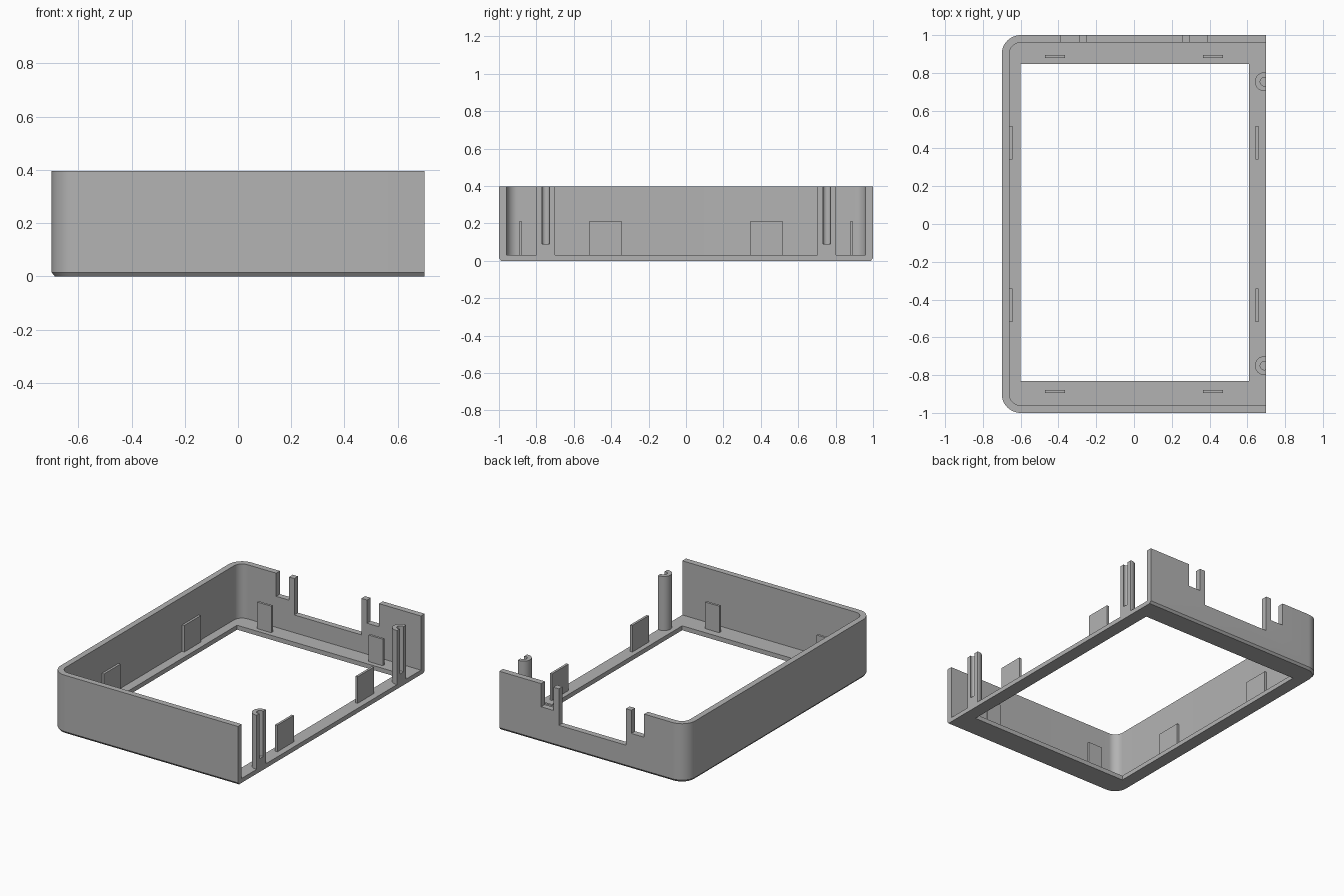
import bpy, bmesh
from math import sin, cos, pi, radians

if "Cube" in bpy.data.objects:
    bpy.data.objects.remove(bpy.data.objects["Cube"], do_unlink=True)

HEIGHT, FLOOR, WALL = 0.397, 0.03, 0.04
RIGHT = 0.7

grey = bpy.data.materials.new("plain grey")
grey.use_nodes = True
grey.diffuse_color = (0.45, 0.45, 0.45, 1)
grey.node_tree.nodes["Principled BSDF"].inputs["Base Color"].default_value = grey.diffuse_color


def loft(name, sections):
    """Closed solid through (outline, z) sections with equal point counts."""
    bm = bmesh.new()
    rings = [[bm.verts.new((x, y, z)) for x, y in outline] for outline, z in sections]
    for low, high in zip(rings, rings[1:]):
        for i in range(len(low)):
            j = (i + 1) % len(low)
            bm.faces.new((low[i], low[j], high[j], high[i]))
    bm.faces.new(rings[0][::-1])
    bm.faces.new(rings[-1])
    bmesh.ops.recalc_face_normals(bm, faces=bm.faces)
    mesh = bpy.data.meshes.new(name)
    bm.to_mesh(mesh)
    bm.free()
    mesh.materials.append(grey)
    obj = bpy.data.objects.new(name, mesh)
    bpy.context.collection.objects.link(obj)
    return obj


def box(name, x0, x1, y0, y1, z0, z1):
    outline = [(x0, y0), (x1, y0), (x1, y1), (x0, y1)]
    return loft(name, [(outline, z0), (outline, z1)])


def circle(x, y, r, n=32):
    return [(x + r * cos(2 * pi * i / n), y + r * sin(2 * pi * i / n)) for i in range(n)]


def tray_outline(inset, right):
    """Rectangle with two rounded corners on the -x side and an open +x end."""
    r, n = 0.1 - inset, 12
    pts = [(right, -1 + inset), (right, 1 - inset)]
    for cy, start in ((0.9, pi / 2), (-0.9, pi)):
        for i in range(n + 1):
            a = start + pi / 2 * i / n
            pts.append((-0.6 + r * cos(a), cy + r * sin(a)))
    return pts


def cut(obj, cutter):
    mod = obj.modifiers.new("cut", 'BOOLEAN')
    mod.operation, mod.solver, mod.object = 'DIFFERENCE', 'EXACT', cutter
    select(obj)
    bpy.ops.object.modifier_apply(modifier=mod.name)
    bpy.data.objects.remove(cutter, do_unlink=True)


def select(obj):
    bpy.ops.object.select_all(action='DESELECT')
    obj.select_set(True)
    bpy.context.view_layer.objects.active = obj


def smooth(obj):
    select(obj)
    bpy.ops.object.shade_smooth_by_angle(angle=radians(25))


# Tray shell with chamfered bottom edge, open on the +x side
shell = loft("tray_shell", [(tray_outline(0.012, RIGHT), 0),
                            (tray_outline(0, RIGHT), 0.015),
                            (tray_outline(0, RIGHT), HEIGHT)])
cavity = tray_outline(WALL, RIGHT + 0.1)
cut(shell, loft("cavity", [(cavity, FLOOR), (cavity, 0.6)]))
cut(shell, box("floor_window", -0.6, 0.61, -0.83, 0.847, -0.1, 0.2))

# Back wall openings: wide one in the middle, shallow slots beside two prongs
cut(shell, box("middle_gap", -0.25, 0.253, 0.9, 1.1, 0.15, 0.6))
for x0, x1 in ((-0.386, -0.29), (0.295, 0.386)):
    cut(shell, box("side_slot", x0, x1, 0.9, 1.1, 0.24, 0.6))
smooth(shell)

# Upright tabs standing on the floor rim
TAB_TOP, HALF = 0.21, 0.008
for sx, x_name in ((-1, "right"), (1, "left")):
    for sy, y_name in ((-1, "front"), (1, "back")):
        x, y = sx * 0.65, sy * 0.43
        box(f"side_tab_{x_name}_{y_name}", x - HALF, x + HALF,
            y - 0.088, y + 0.088, FLOOR, TAB_TOP)
        x, y = sx * 0.418, sy * 0.886
        box(f"end_tab_{x_name}_{y_name}", x - 0.053, x + 0.053,
            y - HALF, y + HALF, FLOOR, TAB_TOP)

# Split screw posts, sliced flush with the open side
for y, y_name in ((-0.75, "front"), (0.753, "back")):
    ring, bore = circle(0.69, y, 0.05), circle(0.69, y, 0.022)
    post = loft("screw_post_" + y_name, [(ring, FLOOR), (ring, HEIGHT)])
    cut(post, loft("bore", [(bore, 0.09), (bore, 0.6)]))
    cut(post, box("slice", RIGHT, 0.9, y - 0.2, y + 0.2, -0.1, 0.7))
    smooth(post)
